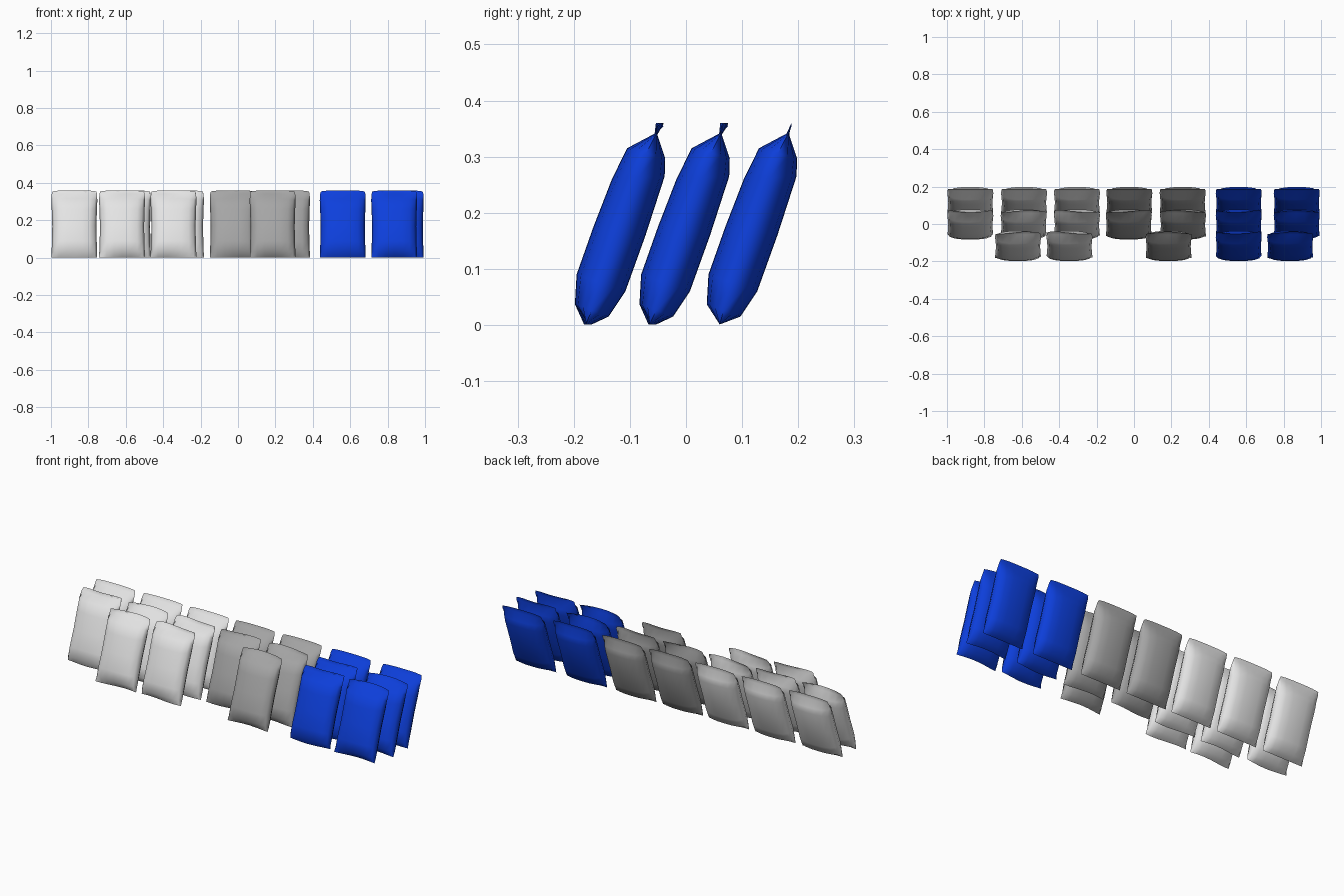
import bpy, bmesh, math

cube = bpy.data.objects.get("Cube")
if cube:
    bpy.data.objects.remove(cube, do_unlink=True)


def make_material(name, colour):
    mat = bpy.data.materials.new(name)
    mat.use_nodes = True
    mat.diffuse_color = (*colour, 1)
    bsdf = mat.node_tree.nodes["Principled BSDF"]
    bsdf.inputs["Base Color"].default_value = (*colour, 1)
    bsdf.inputs["Roughness"].default_value = 0.6
    return mat


WHITE = make_material("white plastic", (0.78, 0.78, 0.78))
GREY = make_material("grey plastic", (0.38, 0.38, 0.38))
BLUE = make_material("blue plastic", (0.004, 0.05, 0.72))

# Leaning bag profile, bottom seam to top seam: front y, z, back y, z, half width
STATIONS = [
    (0.060, 0.001, 0.060, 0.001, 0.122),
    (0.037, 0.037, 0.097, 0.015, 0.122),
    (0.040, 0.090, 0.127, 0.060, 0.120),
    (0.070, 0.175, 0.163, 0.160, 0.118),
    (0.103, 0.260, 0.197, 0.265, 0.121),
    (0.130, 0.315, 0.198, 0.297, 0.123),
    (0.179, 0.341, 0.184, 0.339, 0.121),
    (0.188, 0.360, 0.188, 0.360, 0.117),
]
COLUMNS = [-1, -0.9, -0.68, -0.35, 0, 0.35, 0.68, 0.9, 1]


def make_bag(name, x, y, mat, wave):
    """Pillow-shaped bag with pinched sides and wavy end seams."""
    bm = bmesh.new()
    rings = []
    last = len(STATIONS) - 1
    for i, (fy, fz, by, bz, half) in enumerate(STATIONS):
        my, mz = (fy + by) / 2, (fz + bz) / 2
        sway = wave if i in (0, last) else 0
        front, back = [], []
        for u in COLUMNS:
            bulge = math.sqrt(max(0, 1 - abs(u) ** 3))
            shift = sway * math.sin(u * math.pi * 0.8 + x * 9)
            drop = 0.006 * u ** 4 if i == last else 0
            for side, ey, ez in ((front, fy, fz), (back, by, bz)):
                side.append((x + u * half,
                             y + my + (ey - my) * bulge + shift,
                             mz + (ez - mz) * bulge - drop))
        rings.append([bm.verts.new(p) for p in front + back[-2:0:-1]])
    for low, high in zip(rings, rings[1:]):
        n = len(low)
        for k in range(n):
            j = (k + 1) % n
            bm.faces.new((low[k], low[j], high[j], high[k]))
    # Weld the end seams shut
    bmesh.ops.remove_doubles(bm, verts=bm.verts[:], dist=0.0002)
    bmesh.ops.recalc_face_normals(bm, faces=bm.faces[:])
    mesh = bpy.data.meshes.new(name)
    bm.to_mesh(mesh)
    bm.free()
    mesh.materials.append(mat)
    mesh.shade_smooth()
    mesh.set_sharp_from_angle(angle=math.radians(70))
    obj = bpy.data.objects.new(name, mesh)
    bpy.context.collection.objects.link(obj)


# Three rows of bags: name, y offset, seam wave, x centres by colour
ROWS = [
    ("front", -0.235, 0.007, {"white": (-0.62, -0.345), "grey": (0.185,),
                              "blue": (0.56, 0.835)}),
    ("middle", -0.12, 0.007, {"white": (-0.875, -0.59, -0.305),
                              "grey": (-0.028, 0.262), "blue": (0.56, 0.87)}),
    ("back", 0.0, 0.0, {"white": (-0.875, -0.588, -0.305),
                        "grey": (-0.025, 0.26), "blue": (0.56, 0.87)}),
]
MATERIALS = {"white": WHITE, "grey": GREY, "blue": BLUE}

for row, y, wave, groups in ROWS:
    for colour, centres in groups.items():
        for n, x in enumerate(centres, 1):
            make_bag(f"{row}_{colour}_bag_{n}", x, y, MATERIALS[colour], wave)
